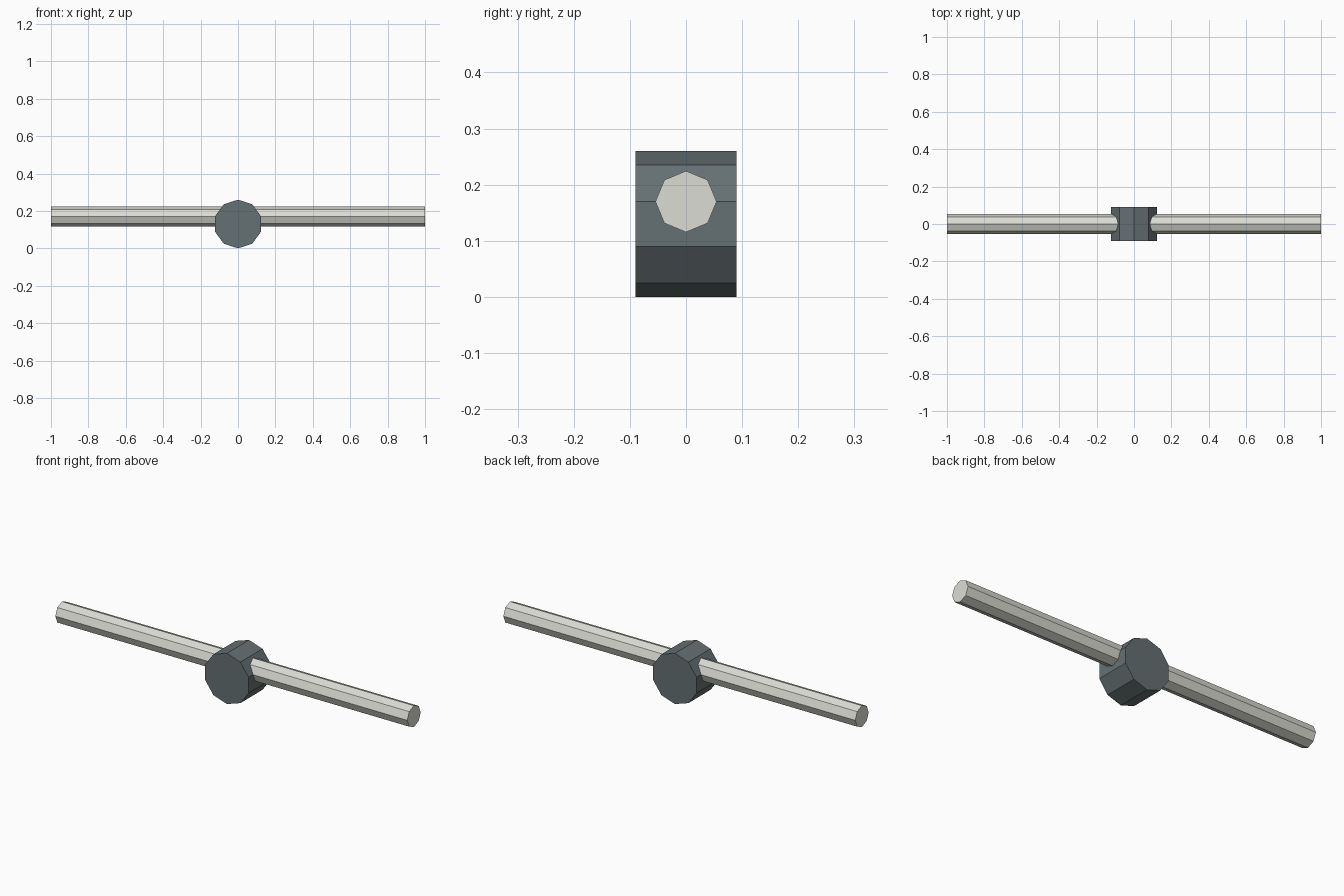
import bpy
from math import pi
from mathutils import Matrix

if "Cube" in bpy.data.objects:
    bpy.data.objects.remove(bpy.data.objects["Cube"])


def material(name, rgb):
    mat = bpy.data.materials.new(name)
    mat.diffuse_color = (*rgb, 1)
    mat.use_nodes = True
    mat.node_tree.nodes["Principled BSDF"].inputs["Base Color"].default_value = mat.diffuse_color
    return mat


def prism(name, sides, radius, length, z, axis, mat):
    """Flat-sided bar along a horizontal axis with one corner pointing straight up."""
    bpy.ops.mesh.primitive_cylinder_add(vertices=sides, radius=radius, depth=length)
    obj = bpy.context.object
    obj.name = name
    # The first corner of the cylinder lies on +y; tip the bar over, keeping it on +z
    turn = Matrix.Rotation(pi / 2, 4, 'X')
    if axis == 'X':
        turn = Matrix.Rotation(pi / 2, 4, 'Z') @ turn
    obj.data.transform(Matrix.Translation((0, 0, z)) @ turn)
    obj.data.materials.append(mat)
    return obj


pale = material("pale_bar", (0.72, 0.72, 0.67))
slate = material("slate_hub", (0.13, 0.16, 0.17))

# Ten-sided hub lying front to back, resting on the ground
prism("hub", 10, 0.13, 0.18, 0.13, 'Y', slate)

# Eight-sided bar running through the hub, left to right
prism("cross_bar", 8, 0.0545, 2.0, 0.17, 'X', pale)
